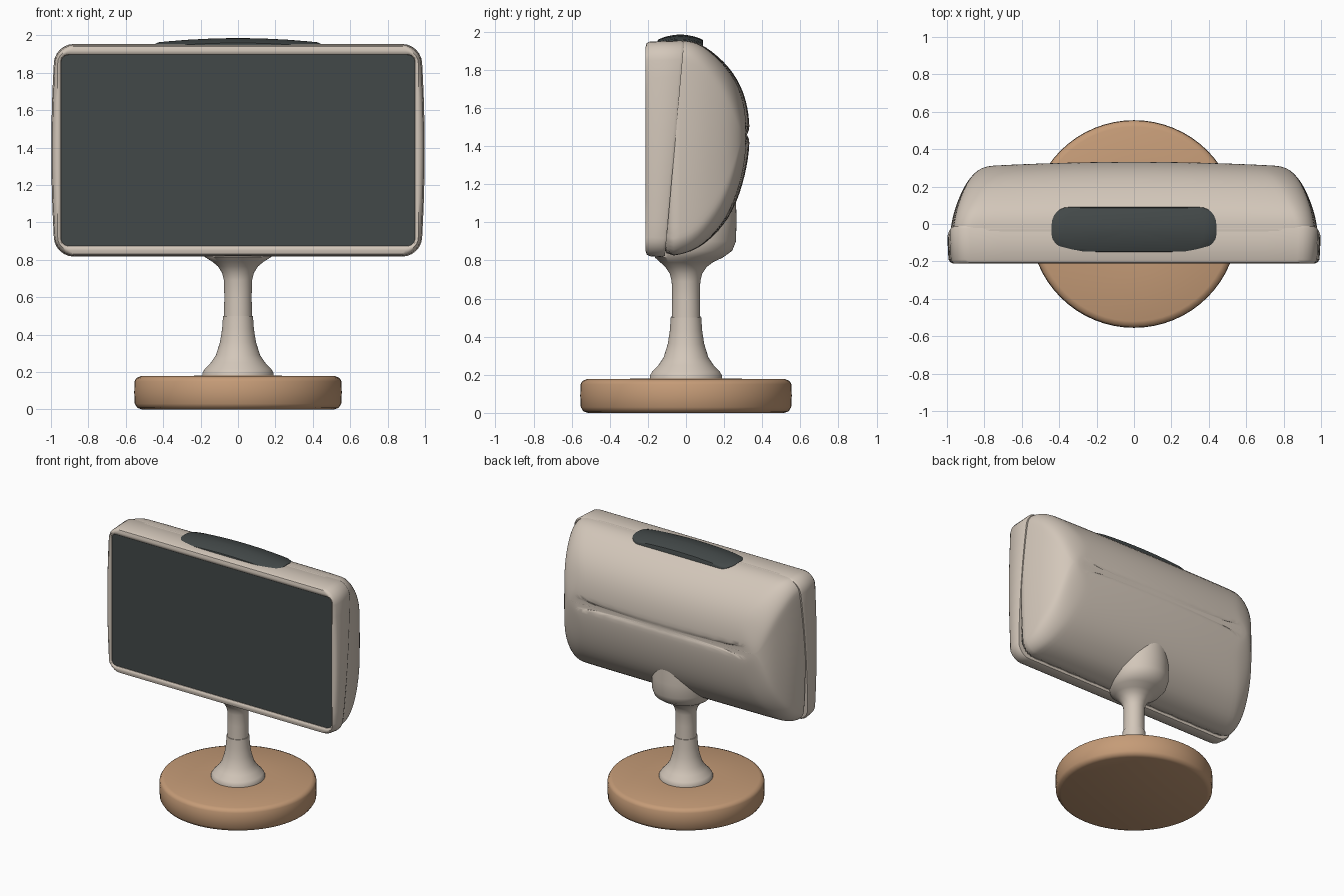
import bpy, bmesh, math

if "Cube" in bpy.data.objects:
    bpy.data.objects.remove(bpy.data.objects["Cube"], do_unlink=True)


def material(name, rgb):
    m = bpy.data.materials.new(name)
    m.use_nodes = True
    m.diffuse_color = (*rgb, 1)
    bsdf = m.node_tree.nodes["Principled BSDF"]
    bsdf.inputs["Base Color"].default_value = (*rgb, 1)
    bsdf.inputs["Roughness"].default_value = 0.7
    return m


BEIGE = material("warm beige plastic", (0.65, 0.57, 0.49))
DARK = material("dark slate glass", (0.055, 0.065, 0.065))
WOOD = material("light wood", (0.56, 0.33, 0.185))
MID_Z = 1.385


def rounded(a, b, r, arc=7, edge=10):
    """Rounded rectangle outline with evenly split straight sides."""
    pts = []
    for k, (sx, sy) in enumerate([(1, 1), (-1, 1), (-1, -1), (1, -1)]):
        for i in range(arc):
            t = math.pi / 2 * (k + i / (arc - 1))
            pts.append((sx * (a - r) + r * math.cos(t), sy * (b - r) + r * math.sin(t)))
    out = []
    for i, p in enumerate(pts):
        out.append(p)
        if i % arc == arc - 1:
            q = pts[(i + 1) % len(pts)]
            out += [(p[0] + (q[0] - p[0]) * j / edge, p[1] + (q[1] - p[1]) * j / edge)
                    for j in range(1, edge)]
    return out


def loft(name, rings, mat, closed=False, angle=40):
    """Skin rings of equal point count, capped or joined end to start."""
    bm = bmesh.new()
    vs = [[bm.verts.new(p) for p in ring] for ring in rings]
    n = len(vs[0])
    pairs = list(zip(vs, vs[1:]))
    if closed:
        pairs.append((vs[-1], vs[0]))
    else:
        bm.faces.new(vs[0])
        bm.faces.new(vs[-1])
    for p, q in pairs:
        for i in range(n):
            j = (i + 1) % n
            bm.faces.new((p[i], p[j], q[j], q[i]))
    bmesh.ops.recalc_face_normals(bm, faces=bm.faces)
    me = bpy.data.meshes.new(name)
    bm.to_mesh(me)
    bm.free()
    me.materials.append(mat)
    ob = bpy.data.objects.new(name, me)
    bpy.context.collection.objects.link(ob)
    bpy.ops.object.select_all(action='DESELECT')
    ob.select_set(True)
    bpy.context.view_layer.objects.active = ob
    bpy.ops.object.shade_smooth_by_angle(angle=math.radians(angle))
    return ob


def turned(name, rows, mat, n=64):
    """Stack of circles given as height, radius, y offset."""
    return loft(name, [[(r * math.cos(2 * math.pi * i / n), cy + r * math.sin(2 * math.pi * i / n), z)
                        for i in range(n)] for z, r, cy in rows], mat)


def bow(x, dz):
    """Narrow the sides slightly toward top and bottom."""
    return x * (1 - 0.02 * (dz / 0.57) ** 2)


# round wooden base with softened edges
turned("base", [(0, .515, 0), (.008, .538, 0), (.03, .552, 0), (.09, .555, 0),
                (.15, .553, 0), (.168, .543, 0), (.177, .52, 0), (.18, .2, 0)], WOOD)

# lower and upper halves of the stand
turned("pedestal", [(.17, .19, 0), (.195, .19, 0), (.215, .178, 0), (.25, .145, 0), (.29, .118, 0),
                    (.36, .096, 0), (.43, .085, 0), (.5, .08, 0)], BEIGE)
turned("neck", [(.495, .075, 0), (.6, .073, 0), (.69, .075, 0), (.73, .085, 0), (.765, .108, 0),
                (.79, .138, .003), (.815, .178, .015), (.85, .202, .04), (.9, .212, .05),
                (1, .21, .055), (1.1, .19, .073), (1.2, .14, .12), (1.26, .06, .18)], BEIGE)

# bezel: profile rows of y, half width, half height, corner radius, seam tilt
rows = [(-.18, .945, .51, .04, 0), (-.203, .947, .512, .04, 0), (-.21, .953, .52, .05, 0),
        (-.212, .964, .535, .07, 0), (-.206, .98, .555, .09, 0), (-.19, .992, .563, .1, 0),
        (-.075, .998, .568, .1, .09), (-.06, .99, .561, .1, .09), (-.06, .95, .52, .09, .09)]
rings = []
for y, a, b, r, tilt in rows:
    rings.append([(bow(x, dz) if a > .97 else x, y + tilt * dz, MID_Z + dz)
                  for x, dz in rounded(a, b, r)])
loft("bezel", rings, BEIGE, closed=True)

# curved rear shell: rows of y, lowest z, highest z, half width
rows = [(-.15, .822, 1.944, .985), (-.06, .824, 1.952, .985), (0, .838, 1.955, .977),
        (.07, .866, 1.94, .963), (.13, .912, 1.902, .945), (.2, .985, 1.842, .917),
        (.25, 1.07, 1.78, .89), (.285, 1.16, 1.72, .862), (.31, 1.25, 1.655, .835),
        (.325, 1.33, 1.59, .805), (.332, 1.39, 1.53, .77), (.334, 1.445, 1.475, .72)]
rings = []
for y, lo, hi, w in rows:
    mid, half = (lo + hi) / 2, (hi - lo) / 2
    r = min(.1 + .2 * max(y, 0), half * .98)
    rings.append([(bow(x, mid + dz - MID_Z), y - .035 * x * x * max(0, y / .33), mid + dz)
                  for x, dz in rounded(w, half, r)])
shell = loft("rear_shell", rings, BEIGE)
shell.modifiers.new("soften", 'SUBSURF').levels = 1
shell.modifiers["soften"].render_levels = 1

# flat display panel
loft("screen", [[(x, y, MID_Z + dz) for x, dz in rounded(.946, .511, .04)]
                for y in (-.2, -.17)], DARK)

# domed dark pad on top
rings = [[(x, y - .03, 1.88) for x, y in rounded(.44, .12, .09)]]
for s in (1, .97, .85, .6, .3, .05):
    rings.append([(x * s, y * s - .03,
                   1.985 - .024 * (x * s / .44) ** 2 - .028 * (y * s / .12) ** 2 - (.006 if s == 1 else 0))
                  for x, y in rounded(.44, .12, .09)])
loft("top_pad", rings, DARK)
